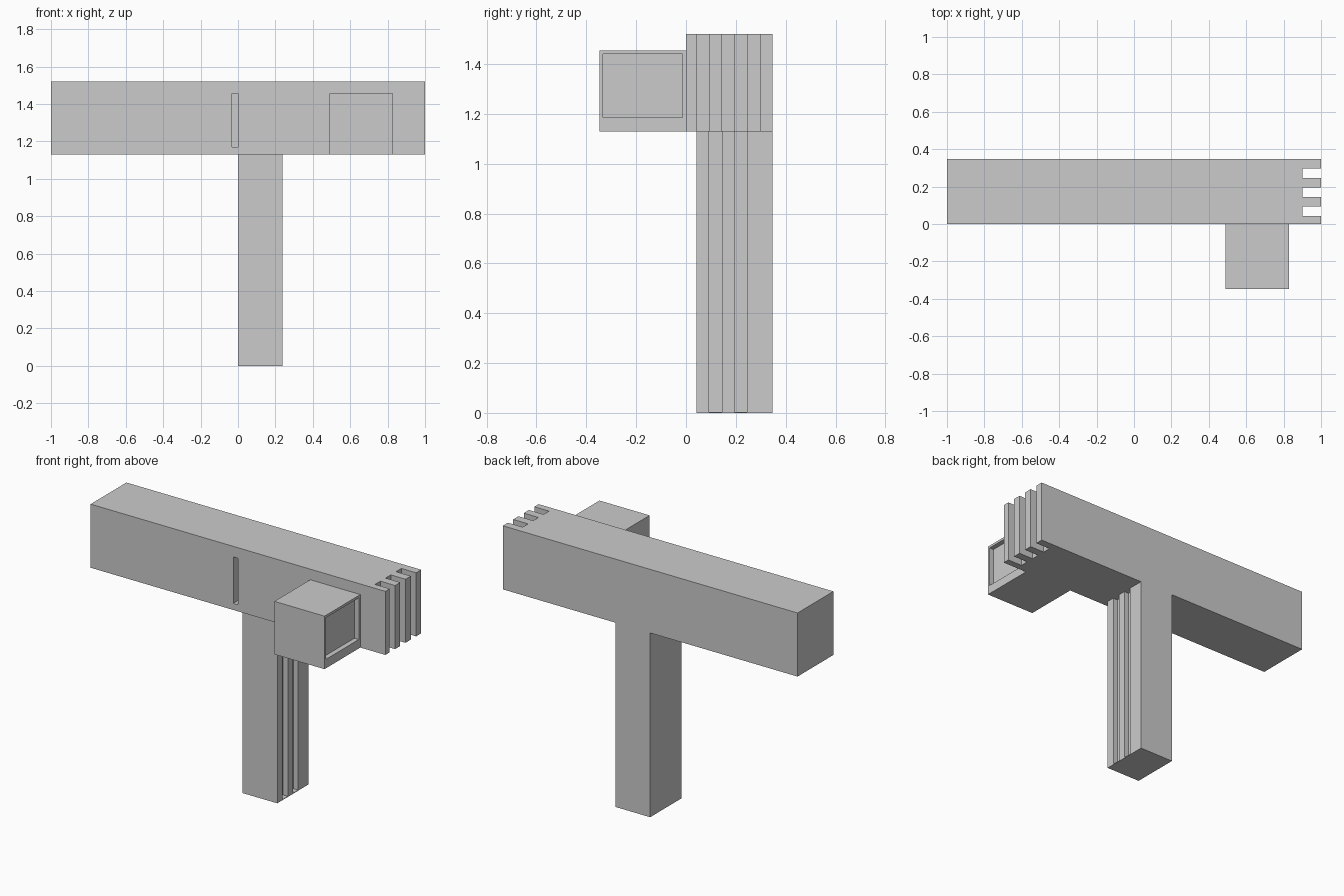
import bpy

if "Cube" in bpy.data.objects:
    bpy.data.objects.remove(bpy.data.objects["Cube"])


def box(name, x, y, z):
    """Axis-aligned box from (min, max) ranges."""
    verts = [(a, b, c) for a in x for b in y for c in z]
    faces = [(0, 1, 3, 2), (4, 6, 7, 5), (0, 4, 5, 1),
             (2, 3, 7, 6), (0, 2, 6, 4), (1, 5, 7, 3)]
    mesh = bpy.data.meshes.new(name)
    mesh.from_pydata(verts, [], faces)
    obj = bpy.data.objects.new(name, mesh)
    bpy.context.collection.objects.link(obj)
    return obj


def cut(target, name, x, y, z):
    """Subtract a box from the target."""
    cutter = box(name, x, y, z)
    cutter.hide_render = True
    cutter.hide_set(True)
    mod = target.modifiers.new(name, 'BOOLEAN')
    mod.operation = 'DIFFERENCE'
    mod.solver = 'EXACT'
    mod.object = cutter


# Long barrel block with a finned right end and a narrow slot in front
barrel = box("barrel", (-1, 1), (0, 0.347), (1.13, 1.52))
for i, (y0, y1) in enumerate([(0.042, 0.094), (0.144, 0.195), (0.246, 0.298)]):
    cut(barrel, f"fin_gap_cutter_{i}", (0.9, 1.1), (y0, y1), (1.0, 1.6))
cut(barrel, "side_slot_cutter", (-0.032, 0), (-0.1, 0.05), (1.17, 1.455))

# Grip with two grooves down its right face, closed at the foot
grip = box("grip", (0, 0.237), (0.042, 0.347), (0, 1.13))
for i, (y0, y1) in enumerate([(0.093, 0.144), (0.194, 0.245)]):
    cut(grip, f"grip_groove_cutter_{i}", (0.205, 0.3), (y0, y1), (0.004, 1.2))

# Side box with a shallow recessed window on its right face
side_box = box("side_box", (0.49, 0.83), (-0.347, 0), (1.13, 1.455))
cut(side_box, "window_cutter", (0.8, 0.9), (-0.333, -0.015), (1.185, 1.44))
